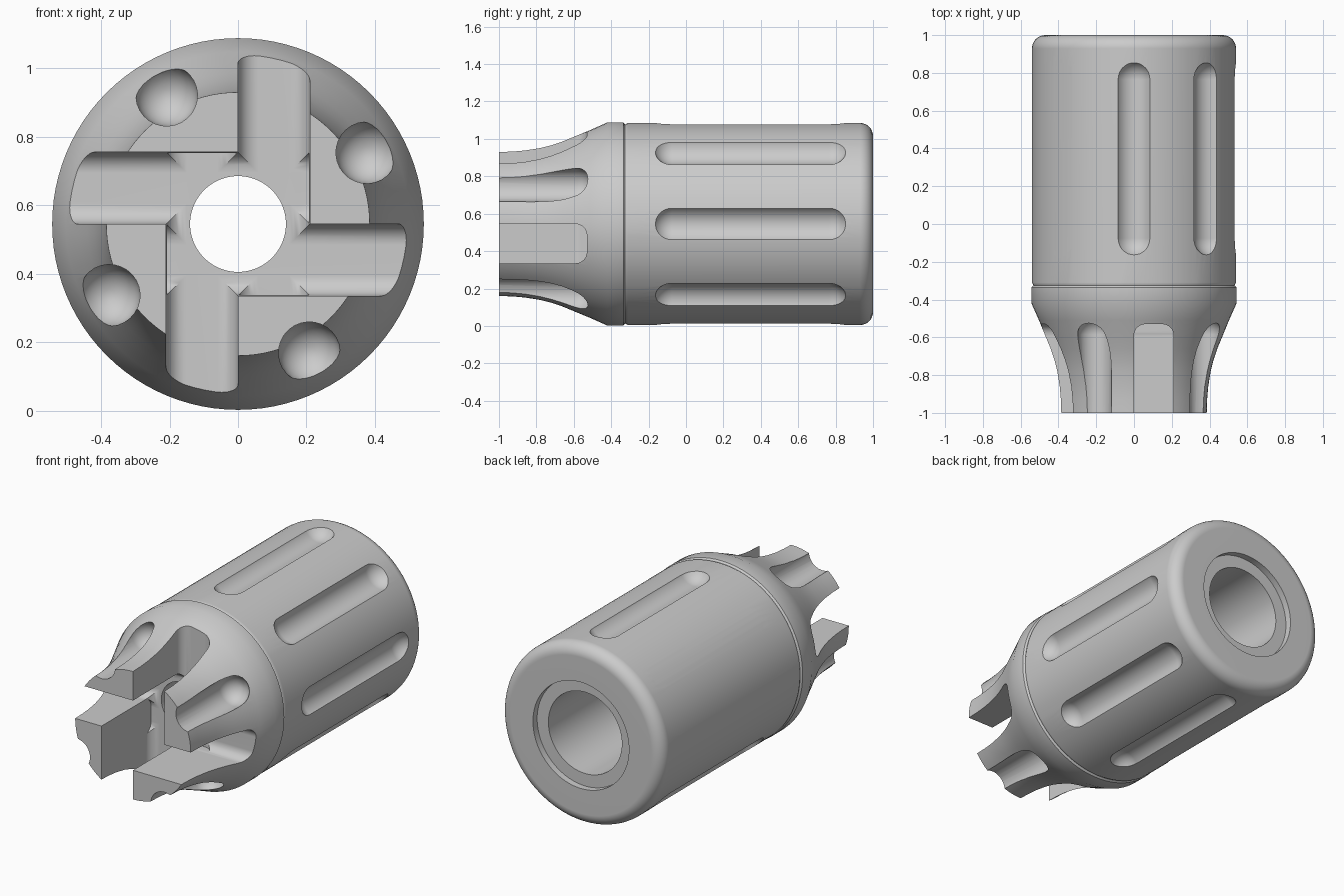
import bpy, bmesh, math
from mathutils import Matrix, Vector

if "Cube" in bpy.data.objects:
    bpy.data.objects.remove(bpy.data.objects["Cube"])

CZ = 0.545                                   # height of the long axis (runs along y)
AXIS = Matrix.Translation((0, 0, CZ))


def make_object(name, bm):
    bmesh.ops.recalc_face_normals(bm, faces=bm.faces)
    mesh = bpy.data.meshes.new(name)
    bm.to_mesh(mesh)
    bm.free()
    ob = bpy.data.objects.new(name, mesh)
    bpy.context.collection.objects.link(ob)
    return ob


def lathe(name, profile, steps, closed, matrix):
    """Spin (radius, y) points around the y axis."""
    bm = bmesh.new()
    vs = [bm.verts.new((r, y, 0)) for r, y in profile]
    pairs = list(zip(vs, vs[1:])) + ([(vs[-1], vs[0])] if closed else [])
    edges = [bm.edges.new(p) for p in pairs]
    bmesh.ops.spin(bm, geom=vs + edges, cent=(0, 0, 0), axis=(0, 1, 0),
                   angle=2 * math.pi, steps=steps, use_duplicate=False)
    bmesh.ops.remove_doubles(bm, verts=bm.verts, dist=1e-5)
    bm.transform(matrix)
    return make_object(name, bm)


def arc(cx, cy, r, a0, a1, n):
    return [(cx + r * math.cos(math.radians(a0 + (a1 - a0) * i / n)),
             cy + r * math.sin(math.radians(a0 + (a1 - a0) * i / n))) for i in range(n + 1)]


def around(angle):
    """Turn about the long axis; 0 = +x, 90 = +z."""
    return AXIS @ Matrix.Rotation(math.radians(-angle), 4, 'Y')


def capsule(name, r, y0, y1, radial, angle):
    prof = arc(0, y0 + r, r, -90, 0, 8) + arc(0, y1 - r, r, 0, 90, 8)
    prof[0], prof[-1] = (0, y0), (0, y1)
    return lathe(name, prof, 28, False, around(angle) @ Matrix.Translation((radial, 0, 0)))


def slot(name, angle):
    """Round-cornered slot, offset to one side of the axis."""
    w, end, r = 0.21, -0.53, 0.06
    pts = [(0, -1.2), (w, -1.2)] + arc(w - r, end - r, r, 0, 90, 8) + arc(r, end - r, r, 90, 180, 8)
    bm = bmesh.new()
    face = bm.faces.new([bm.verts.new((x, y, -w + 0.002)) for x, y in pts])
    ext = bmesh.ops.extrude_face_region(bm, geom=[face])['geom']
    bmesh.ops.translate(bm, vec=Vector((0, 0, 1.0)),
                        verts=[g for g in ext if isinstance(g, bmesh.types.BMVert)])
    bm.transform(around(angle))
    return make_object(name, bm)


# main turned body: flared nose, collar, seam groove, sleeve, counterbored rear
profile = [(0.14, -1), (0.385, -1), (0.387, -0.93), (0.393, -0.86), (0.406, -0.78),
           (0.421, -0.72), (0.441, -0.66), (0.466, -0.6), (0.503, -0.51), (0.543, -0.42),
           (0.543, -0.335), (0.533, -0.325), (0.54, -0.31)]
profile += arc(0.47, 0.93, 0.07, 0, 90, 8)
profile += [(0.32, 1), (0.32, 0.96), (0.245, 0.96), (0.245, -0.33), (0.14, -0.33)]
body = lathe("muzzle_body", profile, 96, True, AXIS)

# cutters: pinwheel slots, nose flutes, grip flutes
cutters = [slot("nose_slot", 90 * i) for i in range(4)]
cutters += [capsule("nose_flute", 0.09, -1.3, -0.495, 0.43, 29 + 90 * i) for i in range(4)]
cutters += [capsule("grip_flute", 0.1, -0.175, 0.865, 0.586, 45 * i) for i in range(8)]

for c in cutters:
    c.hide_render = True
    m = body.modifiers.new(c.name, 'BOOLEAN')
    m.operation, m.solver, m.object = 'DIFFERENCE', 'EXACT', c

# bake the cuts and drop the cutters
dg = bpy.context.evaluated_depsgraph_get()
body_mesh = bpy.data.meshes.new_from_object(body.evaluated_get(dg))
body.modifiers.clear()
body.data = body_mesh
for c in cutters:
    bpy.data.objects.remove(c)

# smooth shading with crisp cut edges
bpy.ops.object.select_all(action='DESELECT')
body.select_set(True)
bpy.context.view_layer.objects.active = body
bpy.ops.object.shade_smooth_by_angle(angle=math.radians(28))
wn = body.modifiers.new("even_shading", 'WEIGHTED_NORMAL')
wn.keep_sharp = True
